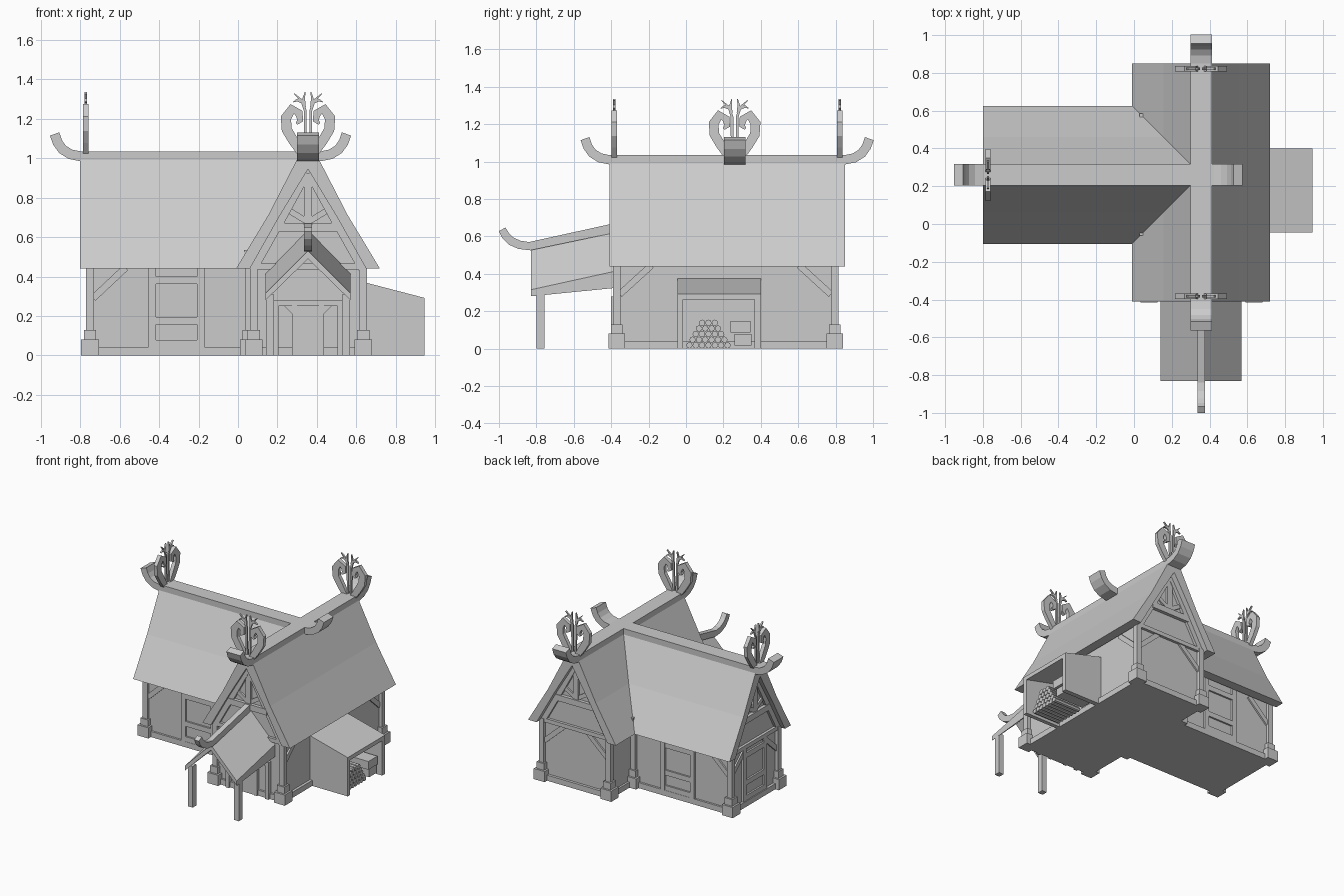
import bpy, bmesh, math
from mathutils import Vector

if "Cube" in bpy.data.objects:
    bpy.data.objects.remove(bpy.data.objects["Cube"])

AX, BY = 0.355, 0.26            # ridge lines of the long wing (along y) and cross wing (along x)
A0, A1, B0 = -0.41, 0.85, -0.80  # roof ends


def loft(name, rings):
    """Skin closed rings of 3D points and cap both ends."""
    bm = bmesh.new()
    rows = [[bm.verts.new(p) for p in r] for r in rings]
    n = len(rows[0])
    for a, b in zip(rows, rows[1:]):
        for i in range(n):
            j = (i + 1) % n
            bm.faces.new((a[i], a[j], b[j], b[i]))
    bm.faces.new(rows[0])
    bm.faces.new(rows[-1])
    bmesh.ops.recalc_face_normals(bm, faces=bm.faces)
    me = bpy.data.meshes.new(name)
    bm.to_mesh(me)
    bm.free()
    ob = bpy.data.objects.new(name, me)
    bpy.context.collection.objects.link(ob)
    return ob


def prism(name, pts, place, d0, d1):
    return loft(name, [[place(u, d, z) for u, z in pts] for d in (d0, d1)])


def box(name, x0, x1, y0, y1, z0, z1):
    return prism(name, [(x0, z0), (x1, z0), (x1, z1), (x0, z1)], lambda u, d, z: (u, d, z), y0, y1)


def strip(name, path, widths, place, d0, d1):
    """Flat ribbon of given widths along a (u, z) path, d0..d1 deep."""
    p = [Vector(q) for q in path]
    if not isinstance(widths, (list, tuple)):
        widths = [widths] * len(p)
    rings = []
    for i, q in enumerate(p):
        t = (p[min(i + 1, len(p) - 1)] - p[max(i - 1, 0)]).normalized()
        s = Vector((-t.y, t.x)) * widths[i] / 2
        a, b = q + s, q - s
        rings.append([place(a.x, d0, a.y), place(b.x, d0, b.y),
                      place(b.x, d1, b.y), place(a.x, d1, a.y)])
    return loft(name, rings)


def wall(axis, centre, pos, sign):
    """Frame of a wall: u runs along it from centre, d points outward."""
    if axis == 'x':
        return lambda u, d, z: (centre + u, pos + sign * d, z)
    return lambda u, d, z: (pos + sign * d, centre + u, z)


along_y = lambda u, d, z: (AX + u, d, z)
along_x = lambda u, d, z: (d, BY + u, z)


def mirrored(half):
    return half + [(-u, z) for u, z in reversed(half) if u > 0]


# House bodies and roofs
body = [(-.275, 0), (.275, 0), (.275, .46), (.14, .71), (0, .95), (-.14, .71), (-.275, .46)]
outer = [(.365, .44), (.2, .714), (.055, .995), (0, 1.01)]
inner = [(0, .945), (.148, .70), (.295, .44)]
roof = outer + [(-u, z) for u, z in outer[2::-1]] + [(-u, z) for u, z in inner[:0:-1]] + inner
prism("long_wing_walls", body, along_y, -.37, .79)
prism("cross_wing_walls", body, along_x, -.745, AX)
prism("long_wing_roof", roof, along_y, A0, A1)
prism("cross_wing_roof", roof, along_x, B0, AX - .01)

# Ridge beams with upturned ends
curl = [(.13, 1.123), (.115, 1.08), (.09, 1.045), (.05, 1.02), (0, 1.01)]


def ridge(name, a, b, place):
    path = [(a - e, z) for e, z in curl] + [(b + e, z) for e, z in reversed(curl)]
    strip(name, path, .05, place, -.057, .057)


ridge("long_ridge", A0, A1, lambda u, d, z: (AX + d, u, z))
ridge("cross_ridge", B0, .42, lambda u, d, z: (u, BY + d, z))

# Carved gable ornaments: paired crooks with antlers
crook = [(.03, 1.02), (.075, 1.09), (.108, 1.145), (.112, 1.205), (.08, 1.25),
         (.045, 1.228), (.04, 1.19), (.058, 1.175)]
antlers = [[(.012, 1.04), (.014, 1.15), (.014, 1.24), (.03, 1.29), (.07, 1.328)],
           [(.018, 1.26), (.022, 1.30), (.015, 1.335)],
           [(.03, 1.285), (.055, 1.295), (.075, 1.285)]]
for end, place in (("front", wall('x', AX, -.383, -1)), ("back", wall('x', AX, .822, 1)),
                   ("left", wall('y', BY, -.773, -1))):
    for s in (-1, 1):
        strip(end + "_crook", [(s * u, z) for u, z in crook],
              [.04, .05, .052, .054, .052, .042, .03, .012], place, -.014, .014)
        for a in antlers:
            strip(end + "_antler", [(s * u, z) for u, z in a],
                  [.014] * (len(a) - 1) + [.004], place, -.006, .006)

# Corner posts on stepped stone feet
corners = [(x, y) for x in (.08, .635) for y in (-.37, .795)]
corners += [(-.75, -.015), (-.75, .535), (.055, -.015), (.055, .535)]
for x, y in corners:
    for name, r, z0, z1 in (("stone_foot", .045, 0, .08), ("stone_cap", .031, .08, .13),
                            ("corner_post", .02, .13, .46)):
        box(name, x - r, x + r, y - r, y + r, z0, z1)

# Sill beams
box("long_sill", .065, .65, -.385, .81, 0, .042)
box("cross_sill", -.765, .2, -.03, .55, 0, .042)


def braces(place, c, half):
    for s in (-1, 1):
        strip("corner_brace", [(c + s * half, .29), (c + s * (half - .17), .445)], .035, place, -.01, .012)


def window(place, c):
    for s in (-1, 1):
        strip("window_post", [(c + s * .123, .04), (c + s * .123, .46)], .036, place, -.01, .015)
    for z in (.06, .175, .38):
        strip("window_rail", [(c - .106, z), (c + .106, z)], .038, place, -.01, .013)


def gable(place):
    """Timber framing of one gable triangle."""
    for s in (-1, 1):
        strip("gable_rafter", [(s * .275, .44), (s * .128, .70), (s * .005, .925)], .04, place, -.01, .02)
        strip("gable_strut", [(s * .015, .685), (s * .105, .80 - .06)], .03, place, -.01, .012)
    strip("king_post", [(0, .66), (0, .91)], .042, place, -.01, .016)
    strip("collar_beam", [(-.16, .65), (.16, .65)], .045, place, -.01, .025)
    strip("tie_beam", [(-.27, .45), (.27, .45)], .03, place, -.01, .02)


front, back = wall('x', AX, -.37, -1), wall('x', AX, .79, 1)
left = wall('y', BY, -.745, -1)
for g in (front, back, left):
    gable(g)
braces(back, 0, .265)
braces(left, 0, .265)
window(left, 0)
braces(wall('y', .21, .63, 1), 0, .565)
for y, s in ((-.015, -1), (.535, 1)):
    side = wall('x', 0, y, s)
    window(side, -.312)
    strip("side_brace", [(-.735, .29), (-.57, .445)], .035, side, -.01, .012)

# Front door
strip("door", [(0, 0), (0, .25)], .11, front, -.01, .02)
strip("door_lintel", [(-.18, .265), (.18, .265)], .03, front, -.01, .03)
for s in (-1, 1):
    strip("door_jamb", [(s * .068, 0), (s * .068, .25)], .026, front, -.01, .026)
    strip("door_post", [(s * .165, 0), (s * .165, .25)], .03, front, -.01, .03)
    prism("door_bracket", [(s * .08, .25), (s * .12, .25), (s * .08, .21)], front, -.01, .022)

# Porch: roof climbing towards the house, posts and curled ridge
near = [(.215, .315), (0, .53), (-.215, .315), (-.215, .28), (0, .49), (.215, .28)]
far = [(.215, .415), (0, .635), (-.215, .415), (-.215, .325), (0, .545), (.215, .325)]
loft("porch_roof", [[(AX + u, -.83, z) for u, z in near], [(AX + u, -.375, z) for u, z in far]])
strip("porch_ridge", [(-.983, .638), (-.965, .605), (-.935, .575), (-.89, .555), (-.835, .548), (-.36, .65)],
      [.04, .045, .045, .045, .045, .05], lambda u, d, z: (AX + d, u, z), -.02, .02)
for s in (-1, 1):
    x = AX + s * .192
    box("porch_post", x - .02, x + .02, -.80, -.757, 0, .31)

# Woodshed lean-to: side walls, sloping roof, rear panel and lintel
shed = wall('x', 0, 0, 1)
for y0, y1 in ((-.045, -.015), (.365, .40)):
    prism("shed_side", [(.63, 0), (.945, 0), (.945, .28), (.63, .36)], shed, y0, y1)
prism("shed_roof", [(.63, .335), (.945, .262), (.945, .292), (.63, .374)], shed, -.045, .40)

# Stacked firewood
for row in range(5):
    for i in range(7 - row):
        cy, cz = .018 + .034 * i + .017 * row, .018 + .03 * row
        ring = [(cy + .017 * math.cos(k * math.pi / 4), cz + .017 * math.sin(k * math.pi / 4)) for k in range(8)]
        loft("log", [[(x, u, z) for u, z in ring] for x in (.68, .90)])
box("split_log_low", .68, .91, .26, .35, .018, .078)
box("split_log_high", .68, .92, .237, .345, .086, .148)

# Small pegs in the roof valleys
for y in (-.05, .575):
    box("valley_peg", .03, .052, y - .011, y + .011, .50, .535)
